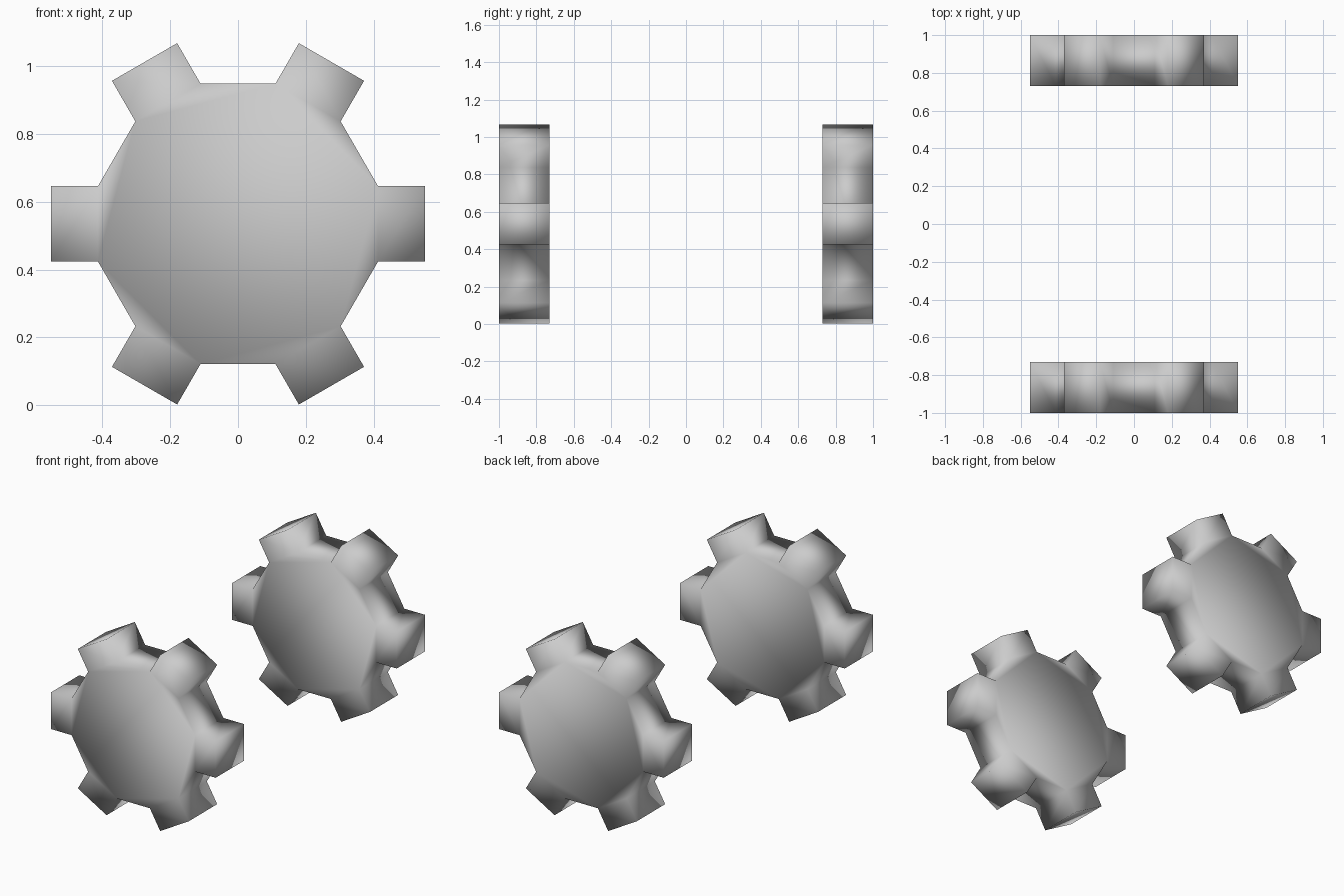
import bpy, bmesh
from math import cos, sin, pi

if "Cube" in bpy.data.objects:
    bpy.data.objects.remove(bpy.data.objects["Cube"])

TIP, ROOT, HALF = 0.551, 0.413, 0.111   # tooth tip distance, tooth root distance, half tooth width
CENTRE_Z = 0.535
TEETH = 6


def turned(x, z, angle):
    return (x * cos(angle) - z * sin(angle), x * sin(angle) + z * cos(angle))


def cog_wheel(name, y_front, y_back):
    bm = bmesh.new()
    core, teeth = [], []

    # Flat profile: twelve-sided core with a square tooth on every second side
    def vert(x, z, i):
        px, pz = turned(x, z, i * 2 * pi / TEETH)
        return bm.verts.new((px, y_front, pz + CENTRE_Z))

    for i in range(TEETH):
        a, b = vert(ROOT, -HALF, i), vert(ROOT, HALF, i)
        c, d = vert(TIP, HALF, i), vert(TIP, -HALF, i)
        core += [a, b]
        teeth.append((a, d, c, b))
    faces = [bm.faces.new(core)] + [bm.faces.new(t) for t in teeth]

    # Thickness
    back = bmesh.ops.extrude_face_region(bm, geom=faces, use_keep_orig=True)
    moved = [g for g in back["geom"] if isinstance(g, bmesh.types.BMVert)]
    bmesh.ops.translate(bm, verts=moved, vec=(0, y_back - y_front, 0))
    bmesh.ops.recalc_face_normals(bm, faces=bm.faces[:])

    # Soft shading across the whole wheel
    for f in bm.faces:
        f.smooth = True
    mesh = bpy.data.meshes.new(name)
    bm.to_mesh(mesh)
    bm.free()
    obj = bpy.data.objects.new(name, mesh)
    bpy.context.collection.objects.link(obj)
    return obj


cog_wheel("front_cog_wheel", -1.0, -0.73)
cog_wheel("back_cog_wheel", 0.73, 1.0)
